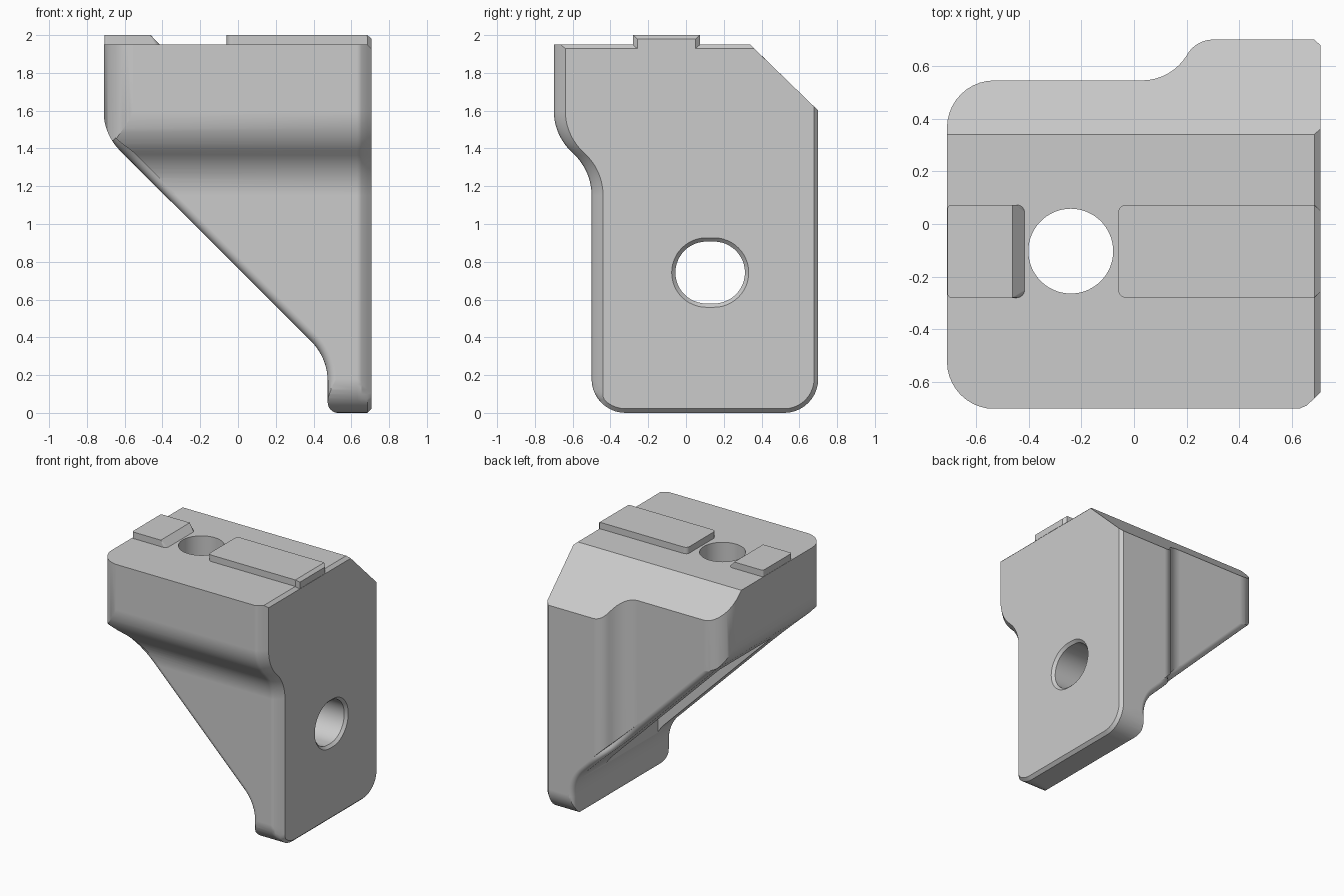
import bpy, bmesh
from math import cos, sin, radians

cube = bpy.data.objects.get("Cube")
if cube:
    bpy.data.objects.remove(cube, do_unlink=True)

GREY = (0.6, 0.6, 0.6, 1)
grey = bpy.data.materials.new("plain_grey")
grey.use_nodes = True
grey.diffuse_color = GREY
grey.node_tree.nodes["Principled BSDF"].inputs["Base Color"].default_value = GREY


def arc(cx, cy, r, a0, a1, n=10):
    angles = [radians(a0 + (a1 - a0) * i / n) for i in range(n + 1)]
    return [(cx + r * cos(a), cy + r * sin(a)) for a in angles]


def loft(name, sections):
    """Closed solid through equal-length rings of points."""
    bm = bmesh.new()
    rings = [[bm.verts.new(p) for p in s] for s in sections]
    for a, b in zip(rings, rings[1:]):
        for i in range(len(a)):
            j = (i + 1) % len(a)
            bm.faces.new((a[i], a[j], b[j], b[i]))
    bm.faces.new(rings[0])
    bm.faces.new(rings[-1])
    bmesh.ops.recalc_face_normals(bm, faces=bm.faces)
    mesh = bpy.data.meshes.new(name)
    bm.to_mesh(mesh)
    bm.free()
    mesh.materials.append(grey)
    ob = bpy.data.objects.new(name, mesh)
    bpy.context.collection.objects.link(ob)
    return ob


def combine(body, tool, operation):
    mod = body.modifiers.new("cut", 'BOOLEAN')
    mod.operation, mod.object, mod.solver = operation, tool, 'EXACT'
    bpy.context.view_layer.objects.active = body
    bpy.ops.object.modifier_apply(modifier=mod.name)
    bpy.data.objects.remove(tool, do_unlink=True)


def interpolate(points, t):
    points = sorted(points)
    if t <= points[0][0]:
        return points[0][1]
    for (t0, v0), (t1, v1) in zip(points, points[1:]):
        if t <= t1:
            return v0 + (v1 - v0) * (t - t0) / max(t1 - t0, 1e-6)
    return points[-1][1]


# Side outline: stepped front, rounded foot, sloping back
FRONT = arc(-0.4, 1.6, 0.3, 180, 225) + arc(-0.8, 1.152, 0.3, 45, 0)


def side_section(x, edge, front):
    pts = [(-0.7 + front, 1.95 - edge)] + [(y + front, z) for y, z in FRONT]
    foot = arc(-0.32, 0.18, 0.18 - edge, 180, 270)
    pts += [(max(y, -0.5 + front), z) for y, z in foot]
    pts += arc(0.52, 0.18, 0.18 - edge, 270, 360)
    pts += [(0.7 - edge, 1.6 + edge), (0.34 + edge, 1.95 - edge)]
    return [(x, y, z) for y, z in pts]


bracket = loft("bracket_body", [
    side_section(-0.9, 0, 0), side_section(0.63, 0, 0), side_section(0.654, 0, 0.01),
    side_section(0.685, 0, 0.038), side_section(0.708, 0.022, 0.061)])

# Plan outline: rounded outer corners and a curved step at the back
STEP = arc(0.03, 0.745, 0.2, 270, 329.6, 8) + arc(0.3, 0.587, 0.113, 149.6, 90, 8)
plan = arc(-0.53, -0.522, 0.18, 270, 180) + arc(-0.53, 0.365, 0.18, 180, 90)
plan += STEP + [(0.685, 0.7), (0.708, 0.68), (0.9, 0.68), (0.9, -0.702)]
combine(bracket, loft("plan_cutter", [[(x, y, z) for x, y in plan] for z in (-0.2, 2.2)]),
        'INTERSECT')

# Gusset outline with softened edges that follow the front and back faces
upper = arc(-0.412, 1.6, 0.3, 180, 225)
lower = arc(0.175, 0.167, 0.3, 45, 0)
(ax, az), (bx, bz) = upper[-1], lower[0]
N = 40
slope = [(ax + (bx - ax) * i / N, az + (bz - az) * i / N) for i in range(1, N)]
gusset = [(-0.712, 2.2)] + upper + slope + lower
gusset += arc(0.53, 0.055, 0.055, 180, 270, 8) + [(0.9, 0), (0.9, 2.2)]
FRONT_Y = [(z, y) for y, z in FRONT]
R = 0.045


def gusset_section(angle, side, far=False):
    ring = []
    for i, (x, z) in enumerate(gusset):
        px, pz = gusset[i - 1]
        qx, qz = gusset[(i + 1) % len(gusset)]
        tx, tz = qx - px, qz - pz
        length = (tx * tx + tz * tz) ** 0.5
        r = R * min(1, max(0, (1.55 - z) / 0.2))
        if x > 0.6:
            r = 0
        inset = r * (1 - cos(radians(angle)))
        depth = r * (1 - sin(radians(angle)))
        edge = interpolate(FRONT_Y, z) if side < 0 else interpolate(STEP, x)
        y = side if far else edge - side * depth
        ring.append((x - tz / length * inset, y, z + tx / length * inset))
    return ring


angles = [0, 18, 36, 54, 72, 90]
sections = [gusset_section(90, -1, True)]
sections += [gusset_section(a, -1) for a in reversed(angles)]
sections += [gusset_section(a, 1) for a in angles]
sections += [gusset_section(90, 1, True)]
combine(bracket, loft("gusset_cutter", sections), 'INTERSECT')

# Pocket between the two gusset ribs
pocket = [(-0.8, 0.1), (0.44, 0.1), (0.44, 1.29), (-0.8, 1.29)]
combine(bracket, loft("pocket_cutter", [[(x, y, z) for x, z in pocket] for y in (-0.285, 0.34)]),
        'DIFFERENCE')

# Upright bolt hole
hole = arc(-0.24, -0.103, 0.161, 0, 354, 59)
combine(bracket, loft("top_hole_cutter", [[(x, y, z) for x, y in hole] for z in (0.6, 2.2)]),
        'DIFFERENCE')


# Sideways slotted hole with a countersunk rim
def slot(x, r):
    pts = arc(0.148, 0.743, r, -90, 90, 24) + arc(0.108, 0.743, r, 90, 270, 24)
    return [(x, y, z) for y, z in pts]


combine(bracket, loft("side_hole_cutter", [slot(-0.8, 0.164), slot(0.688, 0.164),
                                           slot(0.728, 0.204)]), 'DIFFERENCE')


# Locating ribs on the top face: each ring is (z, left x, right x, left radius, right radius)
def rib(name, rings, steps):
    sections = []
    for z, a, b, left, right in rings:
        y0, y1 = -0.28, 0.073
        pts = arc(a + left, y0 + left, left, 180, 270, 4)
        pts += arc(b - right, y0 + right, right, 270, 360, steps)
        pts += arc(b - right, y1 - right, right, 0, 90, steps)
        pts += arc(a + left, y1 - left, left, 90, 180, 4)
        sections.append([(x, y, z) for x, y in pts])
    return loft(name, sections)


parts = [
    bracket,
    rib("long_top_rib", [(1.93, -0.06, 0.708, 0.03, 0.022), (1.98, -0.06, 0.708, 0.03, 0.022),
                         (2.0, -0.06, 0.685, 0.03, 0.002)], 1),
    rib("short_top_rib", [(1.93, -0.708, -0.415, 0.015, 0.03), (1.95, -0.708, -0.415, 0.015, 0.03),
                          (2.0, -0.708, -0.462, 0.015, 0.002)], 4)]

for part in parts:
    bpy.ops.object.select_all(action='DESELECT')
    part.select_set(True)
    bpy.context.view_layer.objects.active = part
    bpy.ops.object.shade_smooth_by_angle(angle=radians(30))
    normals = part.modifiers.new("even_shading", 'WEIGHTED_NORMAL')
    normals.keep_sharp = True
